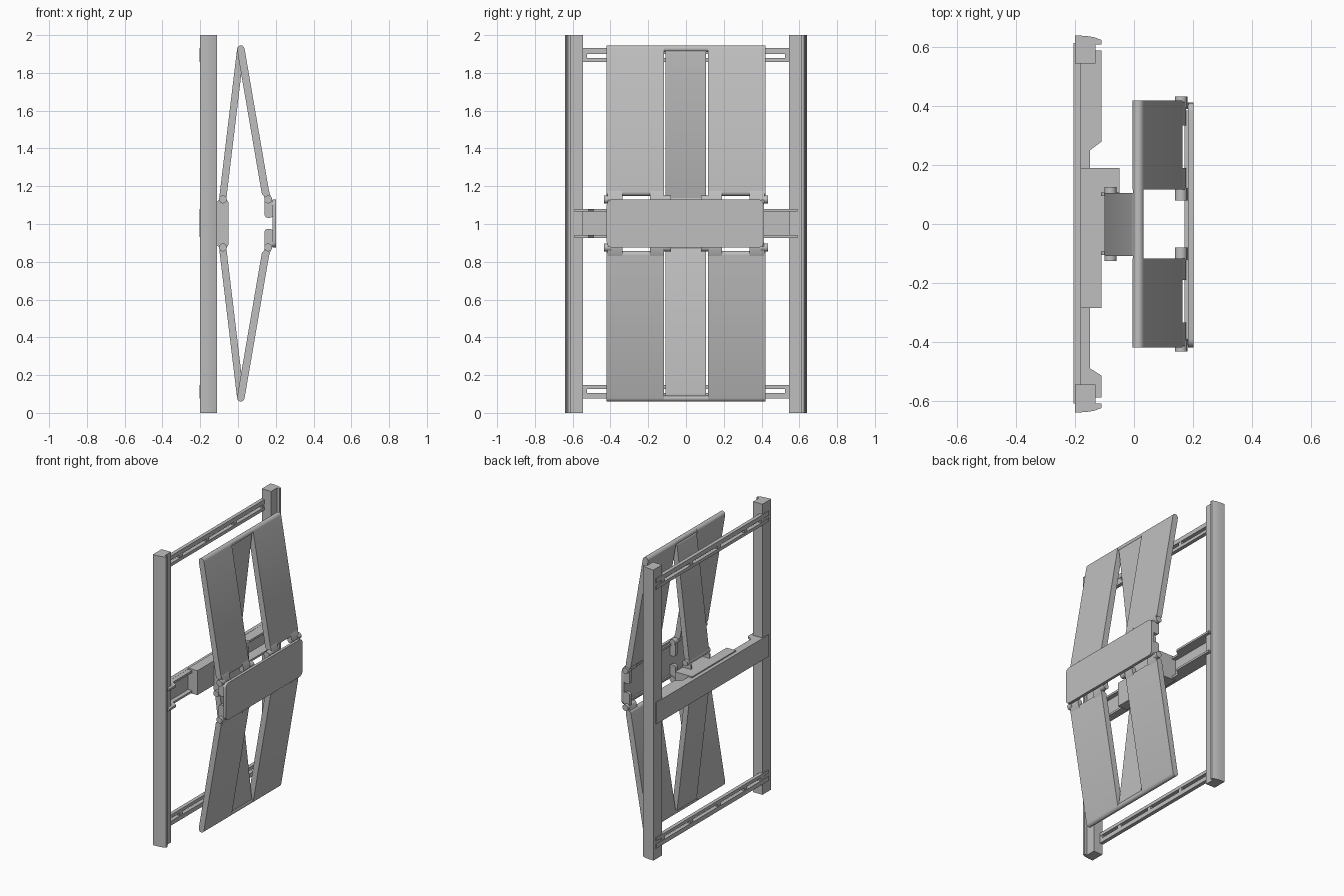
import bpy, bmesh, math
from mathutils import Vector

if "Cube" in bpy.data.objects:
    bpy.data.objects.remove(bpy.data.objects["Cube"], do_unlink=True)

grey = bpy.data.materials.new("plain grey metal")
grey.use_nodes = True
COLOUR = (0.52, 0.52, 0.52, 1)
grey.diffuse_color = COLOUR
grey.node_tree.nodes["Principled BSDF"].inputs["Base Color"].default_value = COLOUR


def prism(name, pts, axis, lo, hi, smooth=False):
    """Extrude a flat outline along an axis; pts hold the other two coordinates in order."""
    at = {"x": lambda a, b, t: (t, a, b),
          "y": lambda a, b, t: (a, t, b),
          "z": lambda a, b, t: (a, b, t)}[axis]
    bm = bmesh.new()
    face = bm.faces.new([bm.verts.new(at(a, b, lo)) for a, b in pts])
    new = bmesh.ops.extrude_face_region(bm, geom=[face])["geom"]
    shift = Vector(at(0, 0, hi - lo))
    bmesh.ops.translate(bm, vec=shift, verts=[g for g in new if isinstance(g, bmesh.types.BMVert)])
    bmesh.ops.recalc_face_normals(bm, faces=bm.faces)
    mesh = bpy.data.meshes.new(name)
    bm.to_mesh(mesh)
    bm.free()
    mesh.materials.append(grey)
    ob = bpy.data.objects.new(name, mesh)
    bpy.context.collection.objects.link(ob)
    if smooth:
        bpy.ops.object.select_all(action="DESELECT")
        ob.select_set(True)
        bpy.context.view_layer.objects.active = ob
        bpy.ops.object.shade_smooth_by_angle(angle=math.radians(35))
    return ob


def box(name, x, y, z):
    return prism(name, [(x[0], y[0]), (x[1], y[0]), (x[1], y[1]), (x[0], y[1])], "z", *z)


def capsule(p, q, r, n=8):
    """Outline of a bar with round ends running from p to q."""
    base = math.atan2(q[1] - p[1], q[0] - p[0])
    pts = []
    for c, start in ((q, base - math.pi / 2), (p, base + math.pi / 2)):
        for i in range(n + 1):
            a = start + math.pi * i / n
            pts.append((c[0] + r * math.cos(a), c[1] + r * math.sin(a)))
    return pts


def circle(c, r, n=16):
    return [(c[0] + r * math.cos(2 * math.pi * i / n),
             c[1] + r * math.sin(2 * math.pi * i / n)) for i in range(n)]


def rounded_rect(a, b, r, n=5):
    pts = []
    for k, (cx, cy) in enumerate(((b[0] - r, b[1] - r), (a[0] + r, b[1] - r),
                                  (a[0] + r, a[1] + r), (b[0] - r, a[1] + r))):
        for i in range(n + 1):
            t = math.pi / 2 * (k + i / n)
            pts.append((cx + r * math.cos(t), cy + r * math.sin(t)))
    return pts


MID = 1.003   # height of the symmetry plane


def span(sign, lo, hi):
    """Height range at an offset from the middle, above or below it."""
    return sorted((MID + sign * lo, MID + sign * hi))


# Upright rails: inner box with a crowned outer face and a front lip
rail = [(-0.20, 0.545), (-0.13, 0.545), (-0.13, 0.61), (-0.11, 0.61), (-0.11, 0.625),
        (-0.135, 0.634), (-0.165, 0.639), (-0.20, 0.64)]
for side, s in (("left", 1), ("right", -1)):
    prism("rail_" + side, [(x, s * y) for x, y in rail], "z", 0, 2, True)

# Slotted cross strips near the top and bottom
for name, s in (("upper", 1), ("lower", -1)):
    for part, lo, hi in (("outer", 0.898, 0.928), ("inner", 0.855, 0.877)):
        box(f"{name}_cross_strip_{part}", (-0.205, -0.18), (-0.61, 0.615), span(s, lo, hi))
    for i, y in enumerate((-0.54, -0.36, -0.07, 0.23, 0.54)):
        box(f"{name}_cross_rung_{i}", (-0.203, -0.182), (y - 0.015, y + 0.015), span(s, 0.857, 0.926))

# Middle beam: web with flanges that widen into end tabs
box("middle_beam_web", (-0.205, -0.18), (-0.61, 0.615), (0.93, 1.08))
flange = [(-0.19, -0.59), (-0.11, -0.59), (-0.11, -0.515), (-0.15, -0.49),
          (-0.15, 0.25), (-0.11, 0.28), (-0.11, 0.59), (-0.19, 0.59)]
for name, s in (("upper", 1), ("lower", -1)):
    prism(f"{name}_beam_flange", flange, "z", *span(s, 0.062, 0.076))

# Sliding carriage and hinge block on the beam
box("carriage", (-0.18, -0.11), (-0.285, 0.19), (0.92, 1.088))
box("hinge_block", (-0.112, -0.05), (-0.10, 0.19), (0.92, 1.088))
for y in (-0.105, 0.095):
    prism(f"hinge_cheek_{y}", rounded_rect((-0.112, 0.875), (-0.05, 1.13), 0.02), "y", y, y + 0.012, True)

# Folding arms, with hinge pins at their ends
for name, s in (("upper", 1), ("lower", -1)):
    def pt(x, z):
        return (x, MID + s * z)
    prism(f"{name}_middle_arm", capsule(pt(-0.08, 0.138), pt(0.012, 0.905), 0.019), "y", -0.108, 0.106, True)
    prism(f"{name}_apex_rod", circle(pt(0.015, 0.925), 0.018), "y", -0.42, 0.42, True)
    prism(f"{name}_back_pin", circle(pt(-0.08, 0.127), 0.021), "y", -0.125, 0.125, True)
    for side, k in (("left", 1), ("right", -1)):
        lo, hi = sorted((k * 0.117, k * 0.42))
        prism(f"{name}_{side}_arm", capsule(pt(0.145, 0.165), pt(0.015, 0.922), 0.02), "y", lo, hi, True)
        # Hinge lugs and pins at both edges of the arm
        for edge, a, b in (("inner", 0.08, 0.122), ("outer", 0.395, 0.433)):
            lo, hi = sorted((k * a, k * b))
            prism(f"{name}_{side}_{edge}_pin", circle(pt(0.16, 0.127), 0.021), "y", lo, hi, True)
        for edge, a, b in (("inner", 0.117, 0.19), ("outer", 0.335, 0.415)):
            lo, hi = sorted((k * a, k * b))
            prism(f"{name}_{side}_{edge}_lug", capsule(pt(0.16, 0.127), pt(0.147, 0.17), 0.017), "y", lo, hi, True)
        # Ears that join the front plate to the pins
        for edge, a, b in (("inner", 0.085, 0.11), ("outer", 0.39, 0.412)):
            lo, hi = sorted((k * a, k * b))
            z = span(s, 0.03, 0.127)
            prism(f"{name}_{side}_{edge}_ear", rounded_rect((0.141, z[0]), (0.185, z[1]), 0.015), "y", lo, hi, True)

# Front plate with rounded corners and a stiffening lip along each long edge
prism("front_plate", rounded_rect((-0.42, 0.875), (0.412, 1.13), 0.03), "x", 0.183, 0.202, True)
for name, s in (("upper", 1), ("lower", -1)):
    box(f"{name}_plate_lip", (0.172, 0.185), (-0.39, 0.385), span(s, 0.1, 0.115))
